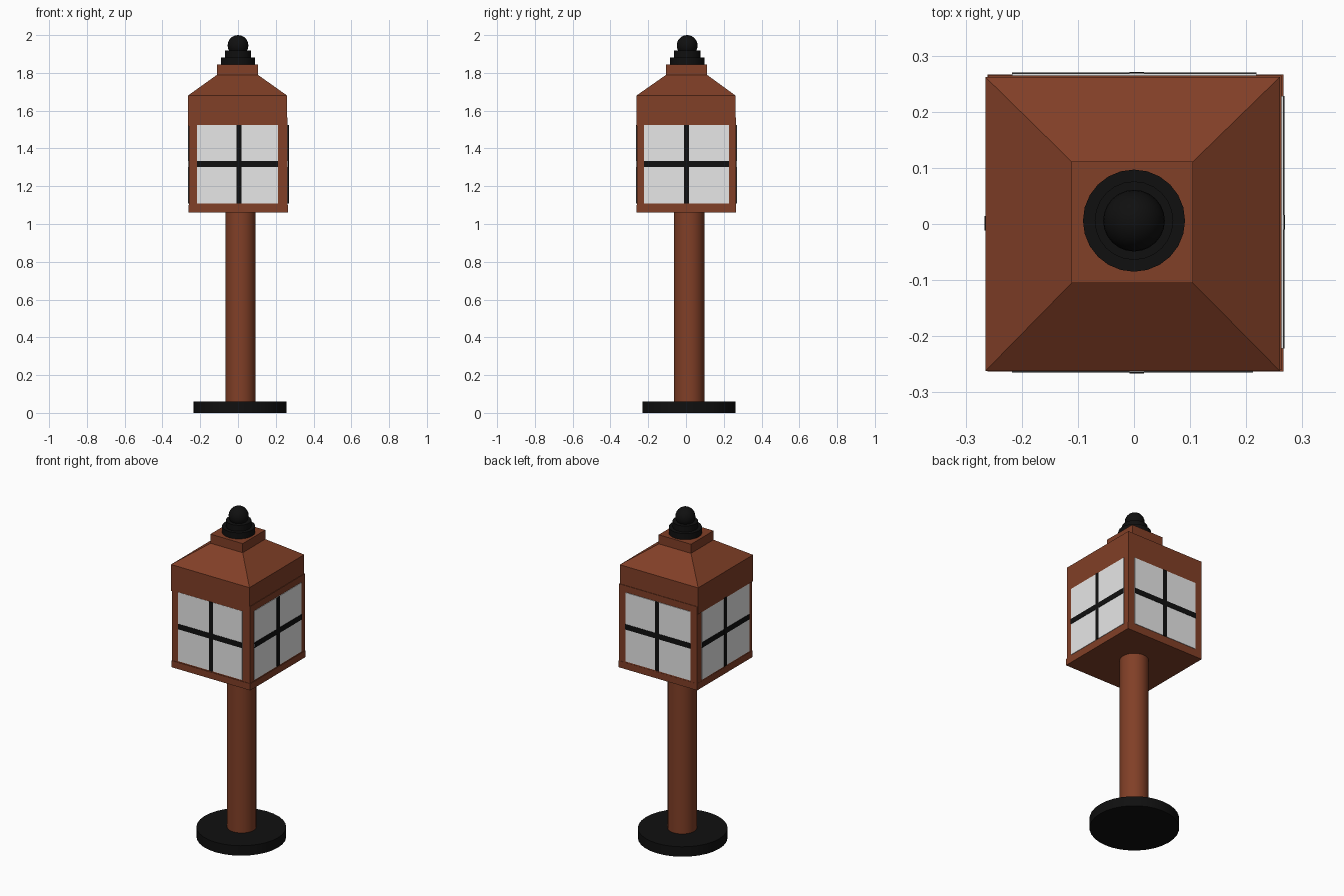
import bpy
import bmesh
import math

default = bpy.data.objects.get("Cube")
if default:
    bpy.data.objects.remove(default, do_unlink=True)


def material(name, color):
    mat = bpy.data.materials.new(name)
    mat.use_nodes = True
    mat.diffuse_color = (*color, 1)
    mat.node_tree.nodes["Principled BSDF"].inputs["Base Color"].default_value = (*color, 1)
    return mat


brown = material("brown wood", (0.22, 0.05, 0.02))
black = material("black metal", (0.005, 0.005, 0.005))
white = material("white glass", (0.8, 0.8, 0.8))


def box(name, x, y, z, mat, top=None):
    """Box from ranges; top gives x and y ranges of a tapered top face."""
    bm = bmesh.new()
    bmesh.ops.create_cube(bm, size=2)
    for v in bm.verts:
        up = v.co.z > 0
        rx, ry = top if top and up else (x, y)
        v.co = (rx[v.co.x > 0], ry[v.co.y > 0], z[up])
    mesh = bpy.data.meshes.new(name)
    bm.to_mesh(mesh)
    bm.free()
    mesh.materials.append(mat)
    obj = bpy.data.objects.new(name, mesh)
    bpy.context.collection.objects.link(obj)
    return obj


def finish(name, mat):
    obj = bpy.context.object
    obj.name = name
    obj.data.materials.append(mat)
    bpy.ops.object.shade_smooth_by_angle(angle=math.radians(35))


def cylinder(name, center, radius, z, mat, sides=32):
    bpy.ops.mesh.primitive_cylinder_add(
        vertices=sides, radius=radius, depth=z[1] - z[0],
        location=(*center, sum(z) / 2))
    finish(name, mat)


# Base and post
cylinder("base", (0.011, 0.016), 0.246, (0, 0.06), black)
cylinder("post", (0.013, 0.017), 0.08, (0.06, 1.07), brown)

# Lantern housing
box("lantern_floor", (-0.261, 0.266), (-0.263, 0.266), (1.06, 1.10), brown)
box("lantern_body", (-0.26, 0.263), (-0.26, 0.265), (1.10, 1.565), brown)
band_x, band_y = (-0.265, 0.26), (-0.262, 0.262)
box("roof_band", band_x, band_y, (1.52, 1.68), brown)

# Roof and cap
cap_x, cap_y = (-0.111, 0.105), (-0.105, 0.111)
box("roof", band_x, band_y, (1.68, 1.79), brown, top=(cap_x, cap_y))
box("roof_cap", cap_x, cap_y, (1.785, 1.845), brown)

# Finial
top = (0, 0.006)
for i, (radius, z) in enumerate([(0.091, (1.845, 1.882)), (0.07, (1.882, 1.918))]):
    cylinder(f"finial_disc_{i + 1}", top, radius, z, black, 24)
bpy.ops.mesh.primitive_uv_sphere_add(segments=24, ring_count=14, radius=0.055,
                                     location=(*top, 1.945))
finish("finial_ball", black)

# Windows: side name, axis faced, surface position, outward sign, pane range, bar centre
windows = [
    ("front", "y", -0.26, -1, (-0.217, 0.212), 0.005),
    ("back", "y", 0.265, 1, (-0.217, 0.218), 0.005),
    ("left", "x", 0.263, 1, (-0.222, 0.228), 0.003),
    ("right", "x", -0.26, -1, (-0.23, 0.222), 0.001),
]
win_z = (1.108, 1.525)


def plate(name, axis, face, sign, across, z, thick, mat):
    depth = tuple(sorted((face - sign * 0.002, face + sign * thick)))
    x, y = (across, depth) if axis == "y" else (depth, across)
    box(name, x, y, z, mat)


for side, axis, face, sign, across, mid in windows:
    plate(f"{side}_pane", axis, face, sign, across, win_z, 0.003, white)
    plate(f"{side}_upright_bar", axis, face, sign, (mid - 0.013, mid + 0.013), win_z, 0.006, black)
    plate(f"{side}_cross_bar", axis, face, sign, across, (1.302, 1.334), 0.005, black)
